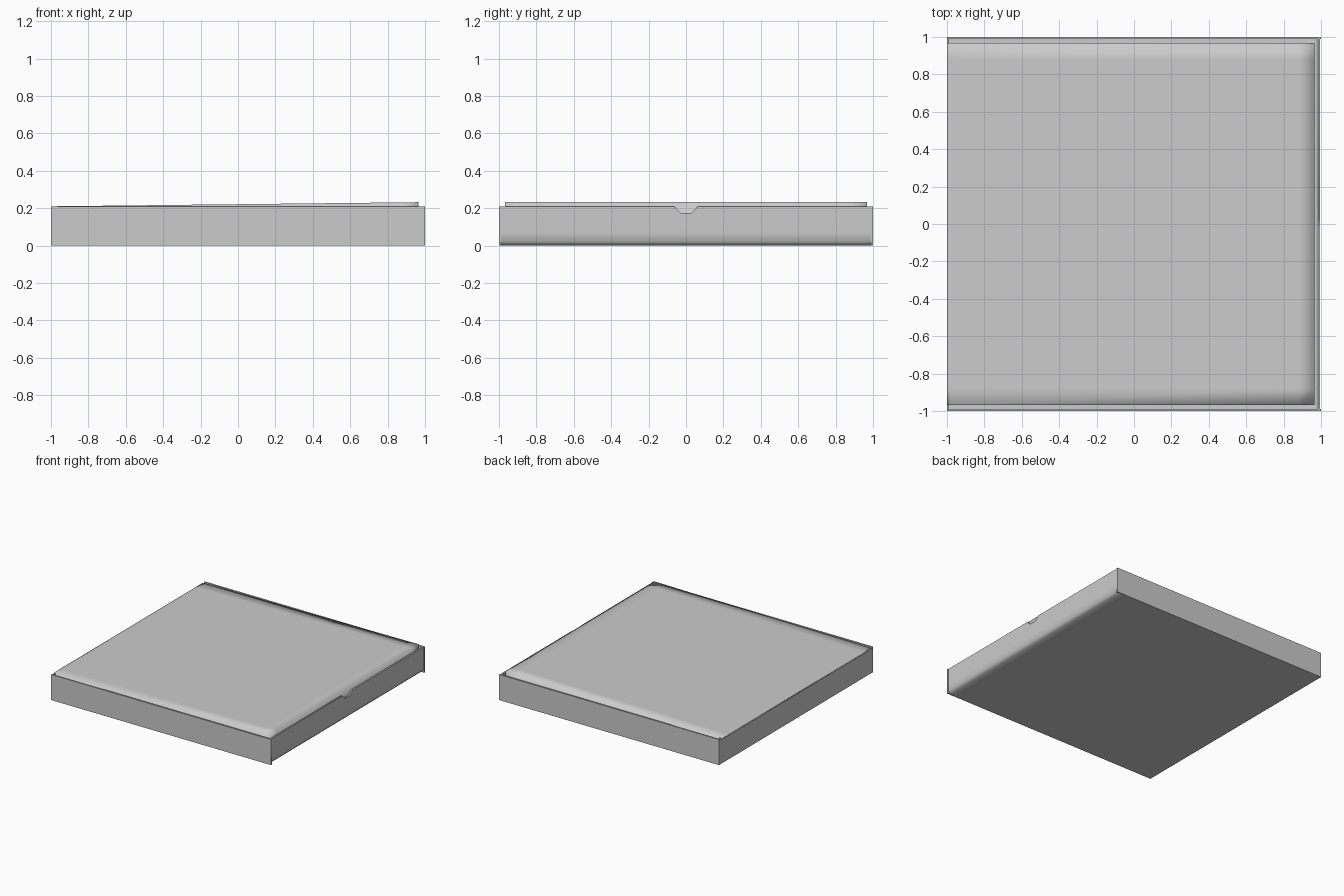
import bpy, bmesh, math

if "Cube" in bpy.data.objects:
    bpy.data.objects.remove(bpy.data.objects["Cube"])

T = 0.012   # card thickness
H = 0.21    # wall height


def sheet(name, rows, extra=(), angle=60):
    """Card made of a grid of points (plus extra strips), given thickness inward."""
    bm = bmesh.new()
    for grid in [rows, *extra]:
        vs = [[bm.verts.new(p) for p in row] for row in grid]
        for a, b in zip(vs, vs[1:]):
            for i in range(len(a) - 1):
                bm.faces.new((a[i], b[i], b[i + 1], a[i + 1]))
    bmesh.ops.remove_doubles(bm, verts=bm.verts, dist=1e-5)
    bmesh.ops.recalc_face_normals(bm, faces=bm.faces)
    me = bpy.data.meshes.new(name)
    # the sheet's widest face must look outwards: down for the tray, up for the lid
    big = max(bm.faces, key=lambda f: f.calc_area())
    up = name == "lid"
    if (big.normal.z > 0) != up:
        bmesh.ops.reverse_faces(bm, faces=bm.faces)
    bm.to_mesh(me)
    bm.free()
    ob = bpy.data.objects.new(name, me)
    bpy.context.collection.objects.link(ob)
    mod = ob.modifiers.new("thickness", 'SOLIDIFY')
    mod.thickness = T
    mod.offset = -1
    mod.use_even_offset = True
    bpy.context.view_layer.objects.active = ob
    ob.select_set(True)
    bpy.ops.object.modifier_apply(modifier="thickness")
    bpy.ops.object.shade_smooth_by_angle(angle=math.radians(angle))
    ob.select_set(False)
    return ob


# Tray: left wall, bottom and right wall folded from one strip, thumb notch on the right
ys = [-0.99, -0.065, -0.03, 0.03, 0.065, 0.99]
profile = [(-1, H - T), (-1, 0), (0.9, 0), (0.975, 0.002), (0.993, 0.02), (0.995, 0.07)]
rows = [[(x, y, z) for y in ys] for x, z in profile]
rows.append([(0.995, y, 0.175 if abs(y) < 0.05 else H) for y in ys])
sheet("tray", rows)

# Front and back walls
for name, s in (("front_wall", -1), ("back_wall", 1)):
    bpy.ops.mesh.primitive_cube_add(size=1, location=(0, s * (1 - T / 2), H / 2))
    ob = bpy.context.object
    ob.name = name
    ob.scale = (2, T, H)
    ob.select_set(False)


# Lid: slopes up from the left fold, with flaps tucked down inside the walls
def top(x):
    return H + 0.022 * (x + 1) / 1.965


xs = [-1, -0.98, 0.88, 0.965]
ly = [-0.968, -0.88, 0.88, 0.968]
low = 0.04
panel = [[(x, y, top(x)) for y in ly] for x in xs]
flaps = [[[(x, y, top(x)) for x in xs[1:]], [(x, y, low) for x in xs[1:]]]
         for y in (ly[0], ly[-1])]
flaps.append([[(xs[-1], y, top(xs[-1])) for y in ly], [(xs[-1], y, low) for y in ly]])
sheet("lid", panel, flaps, 100)
